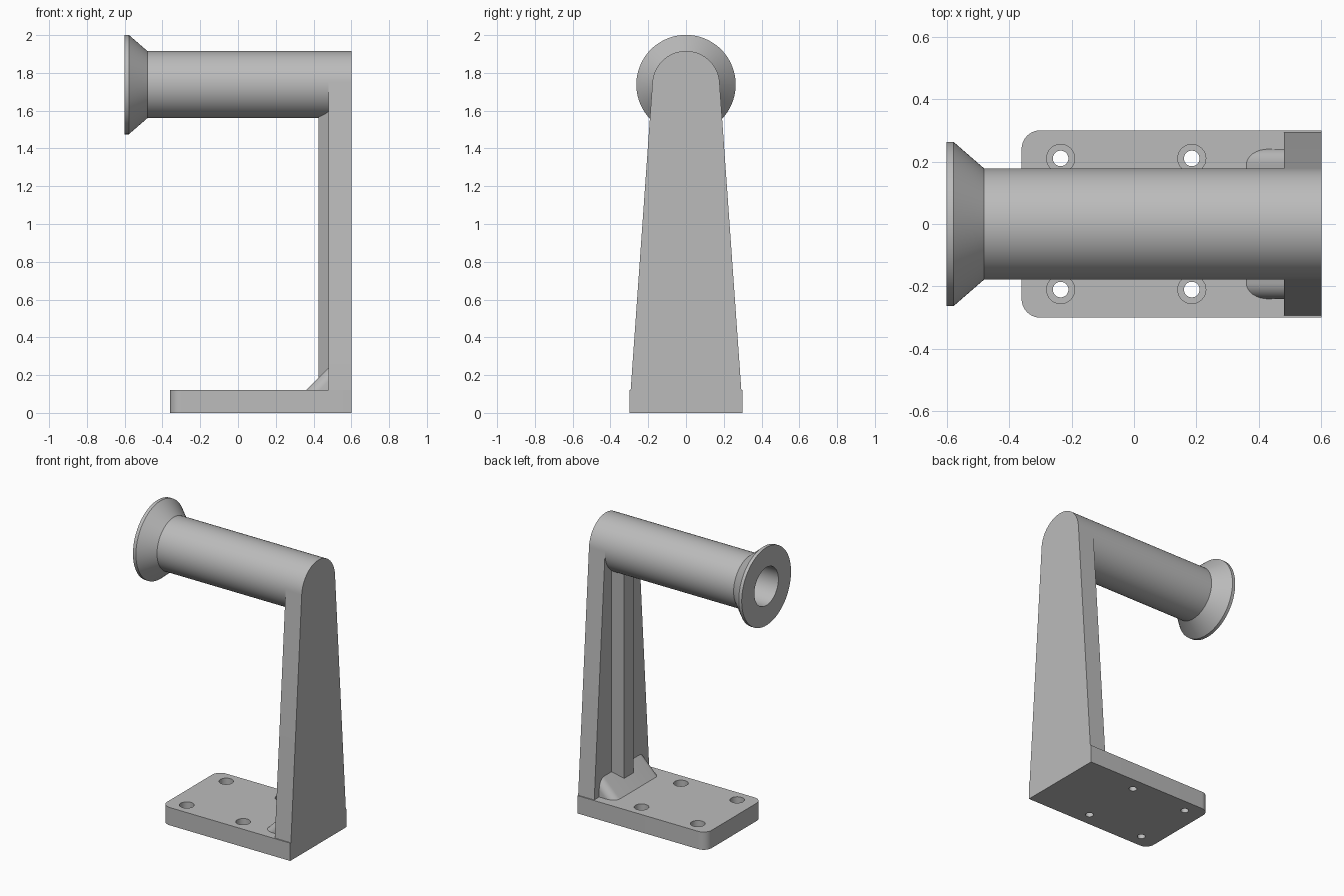
import bpy, bmesh
from math import sin, cos, pi, radians
from mathutils import Vector, Matrix

if "Cube" in bpy.data.objects:
    bpy.data.objects.remove(bpy.data.objects["Cube"])

grey = bpy.data.materials.new("light_grey")
grey.use_nodes = True
COLOUR = (0.5, 0.5, 0.5, 1)
grey.diffuse_color = COLOUR
grey.node_tree.nodes["Principled BSDF"].inputs["Base Color"].default_value = COLOUR

TUBE_R, TUBE_Z = 0.178, 1.738
BASE_TOP, PLATE_X, BACK_X = 0.12, 0.48, 0.6


def finish(name, bm):
    bmesh.ops.recalc_face_normals(bm, faces=bm.faces)
    mesh = bpy.data.meshes.new(name)
    bm.to_mesh(mesh)
    bm.free()
    mesh.materials.append(grey)
    obj = bpy.data.objects.new(name, mesh)
    bpy.context.collection.objects.link(obj)
    return obj


def prism(points, offset):
    """Extrude a closed outline of 3D points along an offset."""
    bm = bmesh.new()
    face = bm.faces.new([bm.verts.new(p) for p in points])
    out = bmesh.ops.extrude_face_region(bm, geom=[face])
    verts = [v for v in out["geom"] if isinstance(v, bmesh.types.BMVert)]
    bmesh.ops.translate(bm, verts=verts, vec=Vector(offset))
    return bm


def smooth(obj):
    bpy.ops.object.select_all(action="DESELECT")
    obj.select_set(True)
    bpy.context.view_layer.objects.active = obj
    bpy.ops.object.shade_smooth_by_angle(angle=radians(25))


# Base plate with two rounded corners
def arc(cx, cy, r, start, end, steps):
    angles = [radians(start + (end - start) * i / steps) for i in range(steps + 1)]
    return [(cx + r * cos(a), cy + r * sin(a)) for a in angles]


outline = [(BACK_X, -0.3), (BACK_X, 0.3)]
outline += arc(-0.3, 0.24, 0.06, 90, 180, 10) + arc(-0.3, -0.24, 0.06, 180, 270, 10)
base = finish("base_plate", prism([(x, y, 0) for x, y in outline], (0, 0, BASE_TOP)))

# Stepped screw holes
bpy.context.view_layer.objects.active = base
for x in (-0.235, 0.185):
    for y in (-0.21, 0.21):
        for radius, bottom in ((0.025, -0.05), (0.045, 0.06)):
            bm = bmesh.new()
            bmesh.ops.create_cone(bm, cap_ends=True, segments=32, radius1=radius,
                                  radius2=radius, depth=0.2 - bottom,
                                  matrix=Matrix.Translation((x, y, (0.2 + bottom) / 2)))
            cutter = finish("hole_cutter", bm)
            cutter.hide_render = True
            mod = base.modifiers.new("hole", "BOOLEAN")
            mod.operation, mod.solver, mod.object = "DIFFERENCE", "EXACT", cutter
            bpy.ops.object.modifier_apply(modifier=mod.name)
            bpy.data.objects.remove(cutter)
smooth(base)

# Tapered upright with a round top
outline = [(0.293, BASE_TOP)] + arc(0, TUBE_Z, TUBE_R, 4, 176, 46) + [(-0.293, BASE_TOP)]
upright = finish("upright", prism([(PLATE_X, y, z) for y, z in outline],
                                  (BACK_X - PLATE_X, 0, 0)))
smooth(upright)

# Stiffening rib with slanted sides, its top trimmed to the tube underside
bm = prism([(PLATE_X, -0.108, BASE_TOP), (0.427, -0.05, BASE_TOP),
            (0.427, 0.05, BASE_TOP), (PLATE_X, 0.108, BASE_TOP)], (0, 0, 1))
for v in bm.verts:
    if v.co.z > 1:
        v.co.z = TUBE_Z - (TUBE_R ** 2 - v.co.y ** 2) ** 0.5 + 0.008
finish("rib", bm)

# Foot gusset with rounded slope edges
bm = prism([(0.36, -0.24, BASE_TOP), (PLATE_X, -0.24, BASE_TOP),
            (PLATE_X, -0.24, 0.24)], (0, 0.48, 0))
edges = [e for e in bm.edges
         if abs(e.verts[0].co.y - e.verts[1].co.y) < 0.01
         and abs(e.verts[0].co.x - e.verts[1].co.x) > 0.1
         and abs(e.verts[0].co.z - e.verts[1].co.z) > 0.1]
bmesh.ops.bevel(bm, geom=edges, offset=0.05, segments=8, profile=0.5,
                affect="EDGES", clamp_overlap=False)
smooth(finish("foot_gusset", bm))

# Hollow tube with flared end, turned around the x axis
profile = [(PLATE_X, 0.128), (-0.6, 0.128), (-0.6, 0.263), (-0.578, 0.263),
           (-0.48, TUBE_R), (PLATE_X, TUBE_R)]
bm = bmesh.new()
verts = [bm.verts.new((x, 0, TUBE_Z + r)) for x, r in profile]
edges = [bm.edges.new(pair) for pair in zip(verts, verts[1:])]
bmesh.ops.spin(bm, geom=verts + edges, cent=(0, 0, TUBE_Z), axis=(1, 0, 0),
               angle=2 * pi, steps=96, use_merge=True)
bmesh.ops.remove_doubles(bm, verts=bm.verts, dist=0.0001)
smooth(finish("flared_tube", bm))
